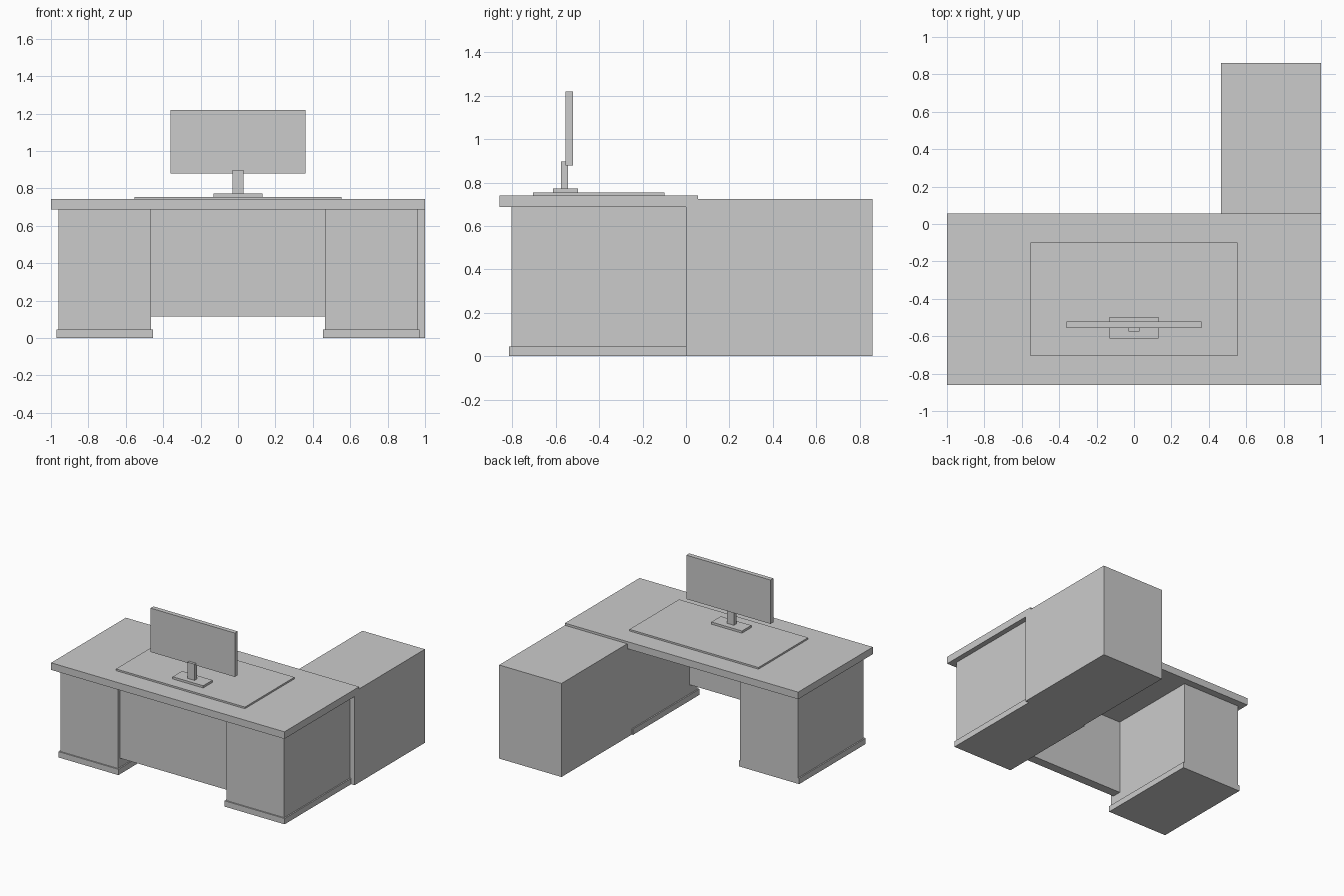
import bpy
import bmesh
from mathutils import Vector

if "Cube" in bpy.data.objects:
    bpy.data.objects.remove(bpy.data.objects["Cube"])

grey = bpy.data.materials.new("plain_grey")
colour = (0.6, 0.6, 0.6, 1)
grey.diffuse_color = colour
grey.use_nodes = True
grey.node_tree.nodes["Principled BSDF"].inputs["Base Color"].default_value = colour


def box(name, x, y, z):
    """Flat-sided box spanning the given (low, high) ranges."""
    low, high = (Vector(p) for p in zip(x, y, z))
    bm = bmesh.new()
    bmesh.ops.create_cube(bm, size=1)
    bmesh.ops.scale(bm, vec=high - low, verts=bm.verts)
    bmesh.ops.translate(bm, vec=(low + high) / 2, verts=bm.verts)
    mesh = bpy.data.meshes.new(name)
    bm.to_mesh(mesh)
    bm.free()
    mesh.materials.append(grey)
    obj = bpy.data.objects.new(name, mesh)
    bpy.context.collection.objects.link(obj)
    return obj


def centred(name, half_width, y, z):
    return box(name, (-half_width, half_width), y, z)


# Desk top and front panel
centred("desk_top", 1, (-0.86, 0.055), (0.687, 0.742))
centred("front_panel", 0.465, (-0.78, -0.71), (0.115, 0.687))

# Pedestals with projecting plinths, mirrored across the desk
for side, sign in (("left", 1), ("right", -1)):
    def span(inner, outer):
        return sorted((sign * inner, sign * outer))
    box(side + "_pedestal", span(0.465, 0.96), (-0.805, 0), (0.045, 0.687))
    box(side + "_plinth", span(0.455, 0.97), (-0.815, 0), (0, 0.045))

# Side return cabinet running backwards
box("return_cabinet", (0.465, 1), (0, 0.86), (0, 0.725))

# Desk mat and monitor
centred("desk_mat", 0.553, (-0.705, -0.098), (0.742, 0.755))
centred("monitor_foot", 0.131, (-0.613, -0.498), (0.755, 0.772))
centred("monitor_neck", 0.03, (-0.575, -0.543), (0.772, 0.897))
centred("monitor_screen", 0.361, (-0.555, -0.52), (0.88, 1.22))
